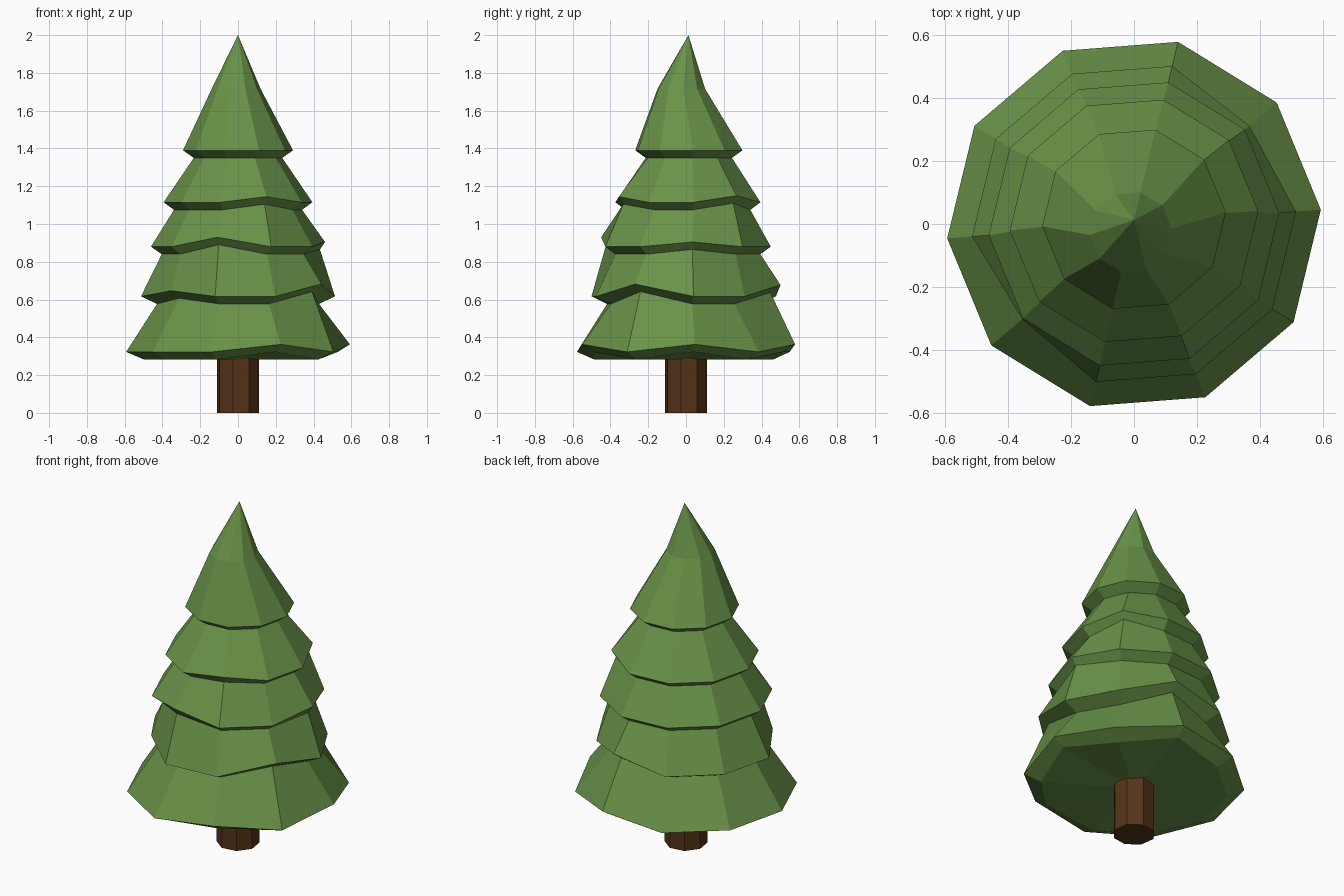
import bpy, bmesh
from math import sin, cos, radians

if "Cube" in bpy.data.objects:
    bpy.data.objects.remove(bpy.data.objects["Cube"])

SIDES = 10
START = 4.4  # angle of the first corner in degrees


def material(name, color):
    m = bpy.data.materials.new(name)
    m.diffuse_color = (*color, 1)
    m.use_nodes = True
    m.node_tree.nodes["Principled BSDF"].inputs["Base Color"].default_value = m.diffuse_color
    return m


def finish(bm, name, mat):
    bmesh.ops.recalc_face_normals(bm, faces=bm.faces)
    me = bpy.data.meshes.new(name)
    bm.to_mesh(me)
    bm.free()
    me.materials.append(mat)
    bpy.context.collection.objects.link(bpy.data.objects.new(name, me))


def ring(bm, r, z, cx=0, cy=0, sides=SIDES, start=START, lift={}, flare=0, trim={}):
    """Ring of corners; lift raises single corners, flare widens the raised ones."""
    out = []
    for i in range(sides):
        a = radians(start + 360 / sides * i)
        rr = r + (flare if i in lift else 0) - trim.get(i, 0)
        out.append(bm.verts.new((cx + rr * cos(a), cy + rr * sin(a), z + lift.get(i, 0))))
    return out


def bridge(bm, a, b):
    n = len(a)
    for i in range(n):
        j = (i + 1) % n
        bm.faces.new((a[i], a[j], b[j], b[i]))


# Trunk: eight-sided post
bm = bmesh.new()
low = ring(bm, 0.114, 0, sides=8, start=31)
high = ring(bm, 0.114, 0.31, sides=8, start=31)
bridge(bm, low, high)
bm.faces.new(low)
bm.faces.new(high)
finish(bm, "trunk", material("bark", (0.09, 0.034, 0.009)))

# Foliage tiers: underside radius, rim radius, rim height, y shift, raised corners, pulled-in corners
tiers = [
    (0.50, 0.594, 0.323, 0.0, {0: 0.04, 2: 0.04, 8: 0.04}, {}),
    (0.43, 0.515, 0.617, 0.0, {2: 0.06, 6: 0.03, 9: 0.065}, {1: 0.035, 6: 0.05}),
    (0.405, 0.462, 0.88, 0.0, {0: 0.025, 7: 0.05}, {}),
    (0.34, 0.395, 1.115, 0.01, {1: 0.035, 8: 0.03}, {}),
    (0.235, 0.292, 1.39, 0.015, {}, {}),
]
bm = bmesh.new()
previous = None
for r_under, r_rim, z, cy, lift, trim in tiers:
    under = ring(bm, r_under, z - 0.04, cy=cy, lift=lift, flare=0.03, trim=trim)
    rim = ring(bm, r_rim, z, cy=cy, lift=lift, trim=trim)
    if previous:
        bridge(bm, previous, under)
    else:
        base = bm.verts.new((0, 0, 0.283))
        for i in range(SIDES):
            bm.faces.new((under[i], base, under[(i + 1) % SIDES]))
    bridge(bm, under, rim)
    previous = rim

# Crown: bent shoulder ring and tip
shoulder = ring(bm, 0.13, 1.715, cx=-0.01, cy=-0.025)
bridge(bm, previous, shoulder)
tip = bm.verts.new((0, 0.013, 2))
for i in range(SIDES):
    bm.faces.new((shoulder[i], shoulder[(i + 1) % SIDES], tip))
finish(bm, "foliage", material("needles", (0.14, 0.29, 0.065)))
